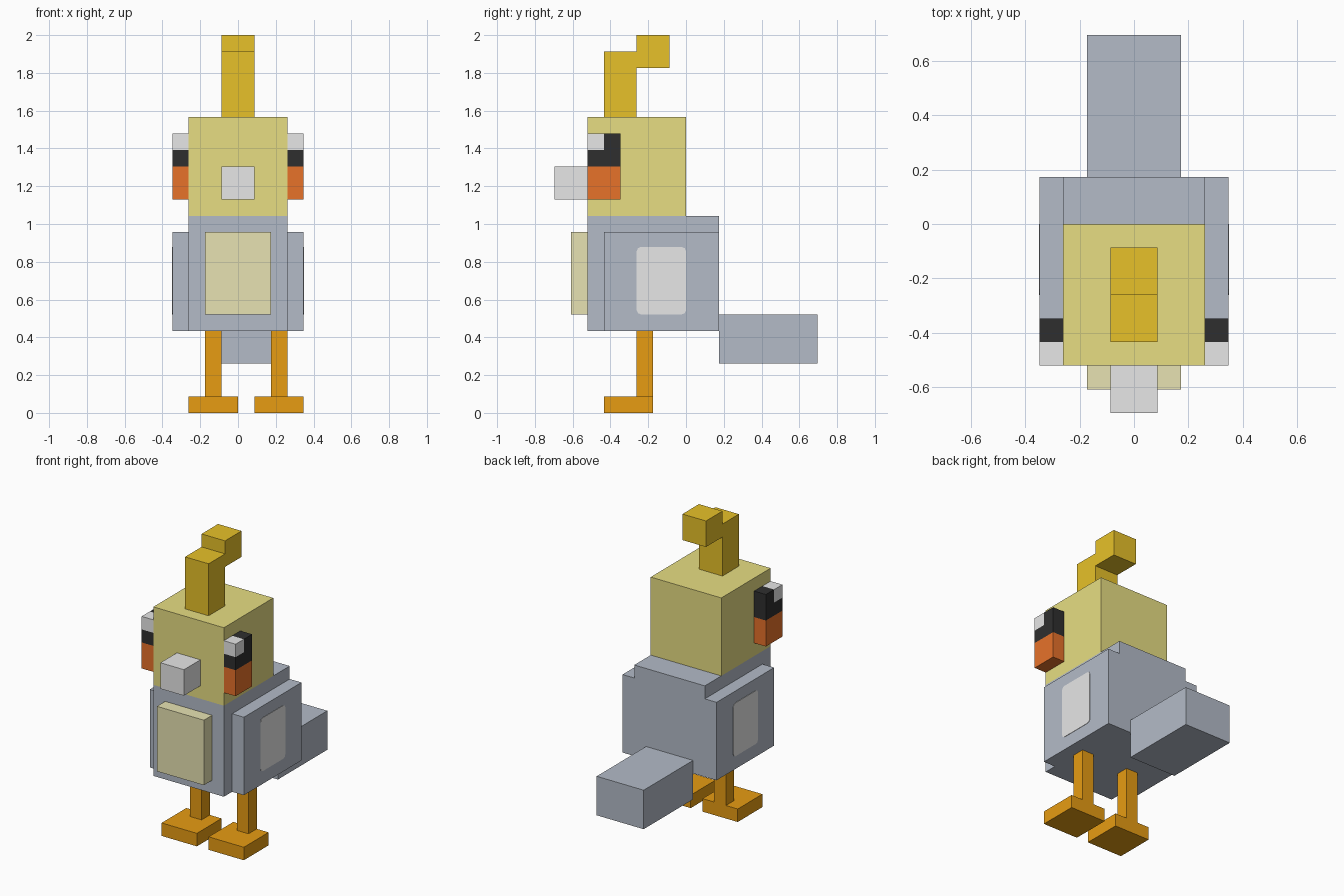
import bpy, bmesh
from mathutils import Vector

cube = bpy.data.objects.get("Cube")
if cube:
    bpy.data.objects.remove(cube, do_unlink=True)

U = 2 / 23  # one block unit; the model is 23 units tall


def material(name, r, g, b):
    m = bpy.data.materials.new(name)
    m.use_nodes = True
    m.diffuse_color = (r, g, b, 1)
    m.node_tree.nodes["Principled BSDF"].inputs["Base Color"].default_value = (r, g, b, 1)
    return m


GREY = material("slate_grey", .453, .497, .575)
YELLOW = material("pale_yellow", 1, .91, .28)
CREAM = material("cream", 1, .955, .56)
GOLD = material("gold", 1, .668, .028)
AMBER = material("amber", 1, .418, .008)
ORANGE = material("orange", 1, .21, .029)
BLACK = material("soft_black", .028, .028, .028)
WHITE = material("white", 1, 1, 1)


def box(name, mat, x, y, z, corner=0):
    """Box spanning the given (low, high) ranges in block units."""
    lo, hi = (Vector(p) * U for p in zip(x, y, z))
    bm = bmesh.new()
    bmesh.ops.create_cube(bm, size=1)
    for v in bm.verts:
        v.co = Vector(hi[i] if v.co[i] > 0 else lo[i] for i in range(3))
    if corner:  # round the outline seen from the side
        edges = [e for e in bm.edges
                 if abs(e.verts[0].co.x - e.verts[1].co.x) > 1e-5]
        bmesh.ops.bevel(bm, geom=edges, offset=corner * U, segments=2,
                        profile=.5, affect='EDGES')
    mesh = bpy.data.meshes.new(name)
    bm.to_mesh(mesh)
    bm.free()
    mesh.materials.append(mat)
    ob = bpy.data.objects.new(name, mesh)
    bpy.context.collection.objects.link(ob)
    return ob


def pair(name, mat, x, y, z, corner=0):
    """A box on the left and its mirror image on the right."""
    box("left_" + name, mat, x, y, z, corner)
    box("right_" + name, mat, (-x[1], -x[0]), y, z, corner)


# Body, belly and tail
box("body", GREY, (-3, 3), (-6, 2), (5, 12))
box("belly", CREAM, (-2, 2), (-7, -6), (6, 11))
box("tail", GREY, (-2, 2), (2, 8), (3, 6))

# Head, beak and crest
box("head", YELLOW, (-3, 3), (-6, 0), (12, 18))
box("beak", WHITE, (-1, 1), (-8, -6), (13, 15))
box("crest_stem", GOLD, (-1, 1), (-5, -3), (18, 22))
box("crest_tip", GOLD, (-1, 1), (-3, -1), (21, 23))

# Eyes and cheeks
side = (3, 4)
pair("cheek", ORANGE, side, (-6, -4), (13, 15))
pair("eye_lower", BLACK, side, (-6, -4), (15, 16))
pair("eye_back", BLACK, side, (-5, -4), (16, 17))
pair("eye_glint", WHITE, side, (-6, -5), (16, 17))

# Wings with pale patches
pair("wing", GREY, side, (-5, 2), (5, 11))
pair("wing_patch", WHITE, (4, 4.03), (-3, 0), (6, 10.1), .25)

# Legs and feet, standing slightly off centre
for label, x in (("left", 2), ("right", -2)):
    box(label + "_leg", AMBER, (x, x + 1), (-3, -2), (1, 5))
    box(label + "_foot", AMBER, (x - 1, x + 2), (-5, -2), (0, 1))
